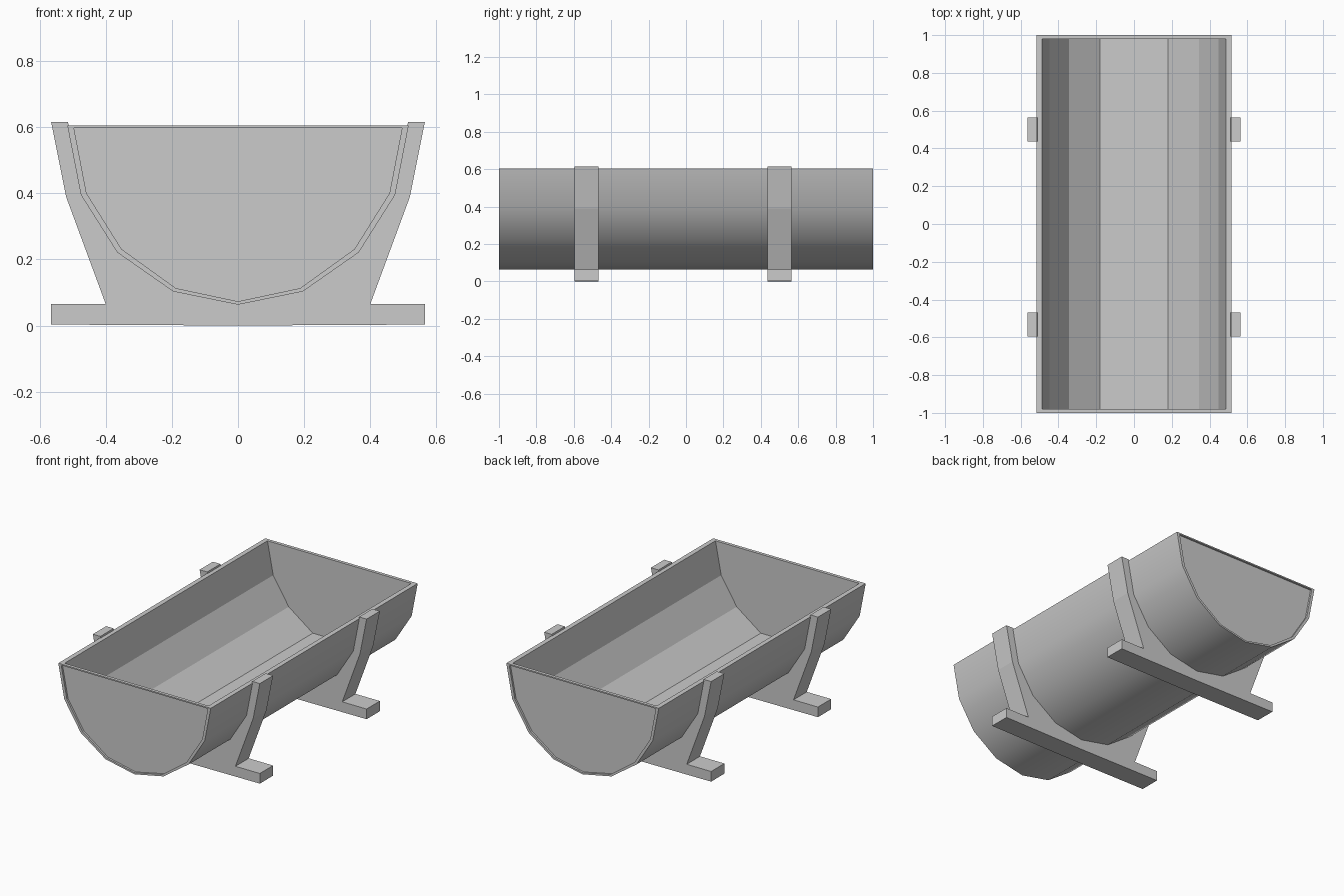
import bpy, bmesh

if "Cube" in bpy.data.objects:
    bpy.data.objects.remove(bpy.data.objects["Cube"])


def mirrored(half):
    """Right-hand half profile (top to bottom) -> full profile, right to left."""
    return half + [(-x, z) for x, z in reversed(half) if x > 0]


def ring(bm, profile, y):
    return [bm.verts.new((x, y, z)) for x, z in profile]


def bridge(bm, a, b, closed=True):
    n = len(a)
    return [bm.faces.new((a[i], a[(i + 1) % n], b[(i + 1) % n], b[i]))
            for i in range(n if closed else n - 1)]


def finish(bm, name):
    bmesh.ops.recalc_face_normals(bm, faces=bm.faces)
    mesh = bpy.data.meshes.new(name)
    bm.to_mesh(mesh)
    bm.free()
    obj = bpy.data.objects.new(name, mesh)
    bpy.context.collection.objects.link(obj)
    return obj


# Half profiles of the outer skin, the end panels and the flat-floored cavity
outer = [(0.516, 0.605), (0.475, 0.395), (0.365, 0.221), (0.196, 0.103), (0, 0.063)]
panel = [(0.496, 0.597), (0.458, 0.40), (0.352, 0.231), (0.188, 0.113), (0, 0.073)]
cavity = [(0.487, 0.605), (0.448, 0.405), (0.343, 0.24), (0.18, 0.122)]

# Trough: smooth outer skin, recessed end panels, faceted inside
bm = bmesh.new()
skin_ends, cavity_ends = [], []
for s in (-1, 1):
    skin = ring(bm, mirrored(outer), s)
    lip = ring(bm, mirrored(panel), s)
    back = ring(bm, mirrored(panel), s * 0.988)
    inner = ring(bm, mirrored(cavity), s * 0.98)
    bridge(bm, skin, lip)
    bridge(bm, lip, back)
    bm.faces.new(back)
    bm.faces.new(inner)
    # Rim across the end
    bm.faces.new((skin[0], skin[-1], inner[-1], inner[0]))
    skin_ends.append(skin)
    cavity_ends.append(inner)
for f in bridge(bm, *skin_ends, closed=False):
    f.smooth = True
bridge(bm, *cavity_ends, closed=False)
# Rim along both long sides
for i in (0, -1):
    bm.faces.new((skin_ends[0][i], skin_ends[1][i], cavity_ends[1][i], cavity_ends[0][i]))
finish(bm, "trough")

# Cradle stands: foot bar, flared arms and a seat following the skin
stand_out = [(0.565, 0.615), (0.52, 0.39), (0.40, 0.065), (0.565, 0.065), (0.565, 0.003), (0, 0)]
stand_in = [(max(x - 0.003, 0), z + 0.003) for x, z in outer]
stand_in[0] = (0.514, 0.615)
stand = mirrored(stand_out) + mirrored(stand_in)[::-1]
for name, y in (("front_stand", -0.532), ("back_stand", 0.50)):
    bm = bmesh.new()
    a, b = ring(bm, stand, y - 0.064), ring(bm, stand, y + 0.064)
    bm.faces.new(a)
    bm.faces.new(b)
    bridge(bm, a, b)
    finish(bm, name)
